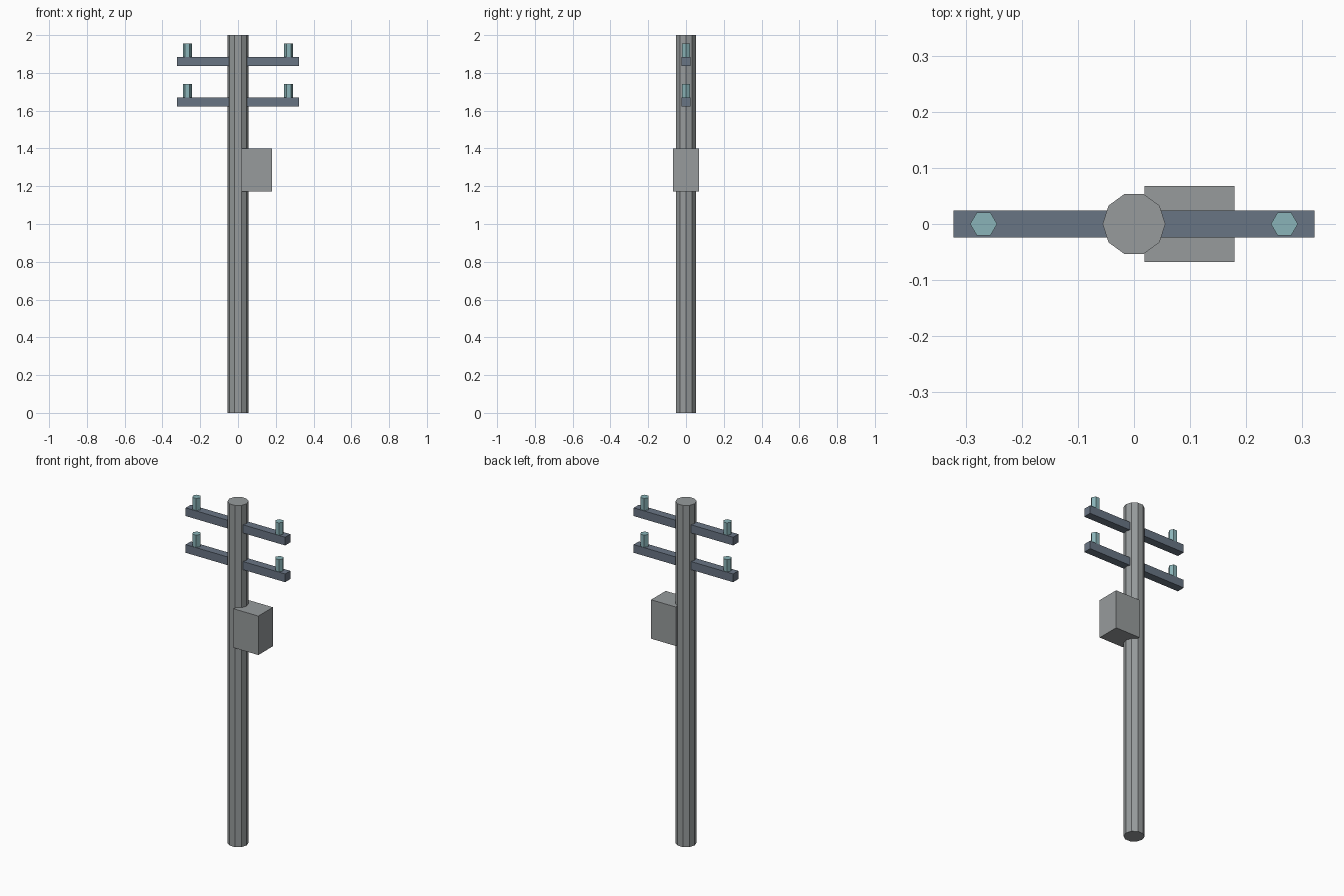
import bpy, bmesh, math

if "Cube" in bpy.data.objects:
    bpy.data.objects.remove(bpy.data.objects["Cube"])


def material(name, rgb):
    m = bpy.data.materials.new(name)
    m.diffuse_color = (*rgb, 1.0)
    m.use_nodes = True
    m.node_tree.nodes["Principled BSDF"].inputs["Base Color"].default_value = m.diffuse_color
    return m


GREY = material("weathered grey", (0.31, 0.33, 0.335))
SLATE = material("slate blue", (0.141, 0.178, 0.231))
TEAL = material("pale teal", (0.254, 0.456, 0.479))


def finish(name, bm, mat):
    bmesh.ops.recalc_face_normals(bm, faces=bm.faces[:])
    mesh = bpy.data.meshes.new(name)
    bm.to_mesh(mesh)
    bm.free()
    mesh.materials.append(mat)
    obj = bpy.data.objects.new(name, mesh)
    bpy.context.collection.objects.link(obj)
    return obj


def prism(name, sides, radius, x, z0, z1, mat):
    """Upright flat-sided column with a corner on the +x axis."""
    bm = bmesh.new()
    angles = [2 * math.pi * i / sides for i in range(sides)]
    rings = [[bm.verts.new((x + radius * math.cos(a), radius * math.sin(a), z))
              for a in angles] for z in (z0, z1)]
    for ring in rings:
        bm.faces.new(ring)
    for i in range(sides):
        j = (i + 1) % sides
        bm.faces.new((rings[0][i], rings[0][j], rings[1][j], rings[1][i]))
    return finish(name, bm, mat)


def box(name, centre, size, mat):
    bm = bmesh.new()
    bmesh.ops.create_cube(bm, size=1)
    bmesh.ops.scale(bm, vec=size, verts=bm.verts)
    bmesh.ops.translate(bm, vec=centre, verts=bm.verts)
    return finish(name, bm, mat)


# Ten-sided pole
prism("pole", 10, 0.056, 0, 0, 2.0, GREY)

# Transformer box on the right side
box("transformer_box", (0.099, 0, 1.287), (0.16, 0.135, 0.228), GREY)

# Two crossarms, each carrying a pair of six-sided insulators
for level, z in (("upper", 1.86), ("lower", 1.645)):
    box(level + "_crossarm", (0, 0, z), (0.644, 0.048, 0.048), SLATE)
    for side, s in (("left", -1), ("right", 1)):
        prism(f"{level}_{side}_insulator", 6, 0.024, s * 0.268,
              z + 0.02, z + 0.095, TEAL)
